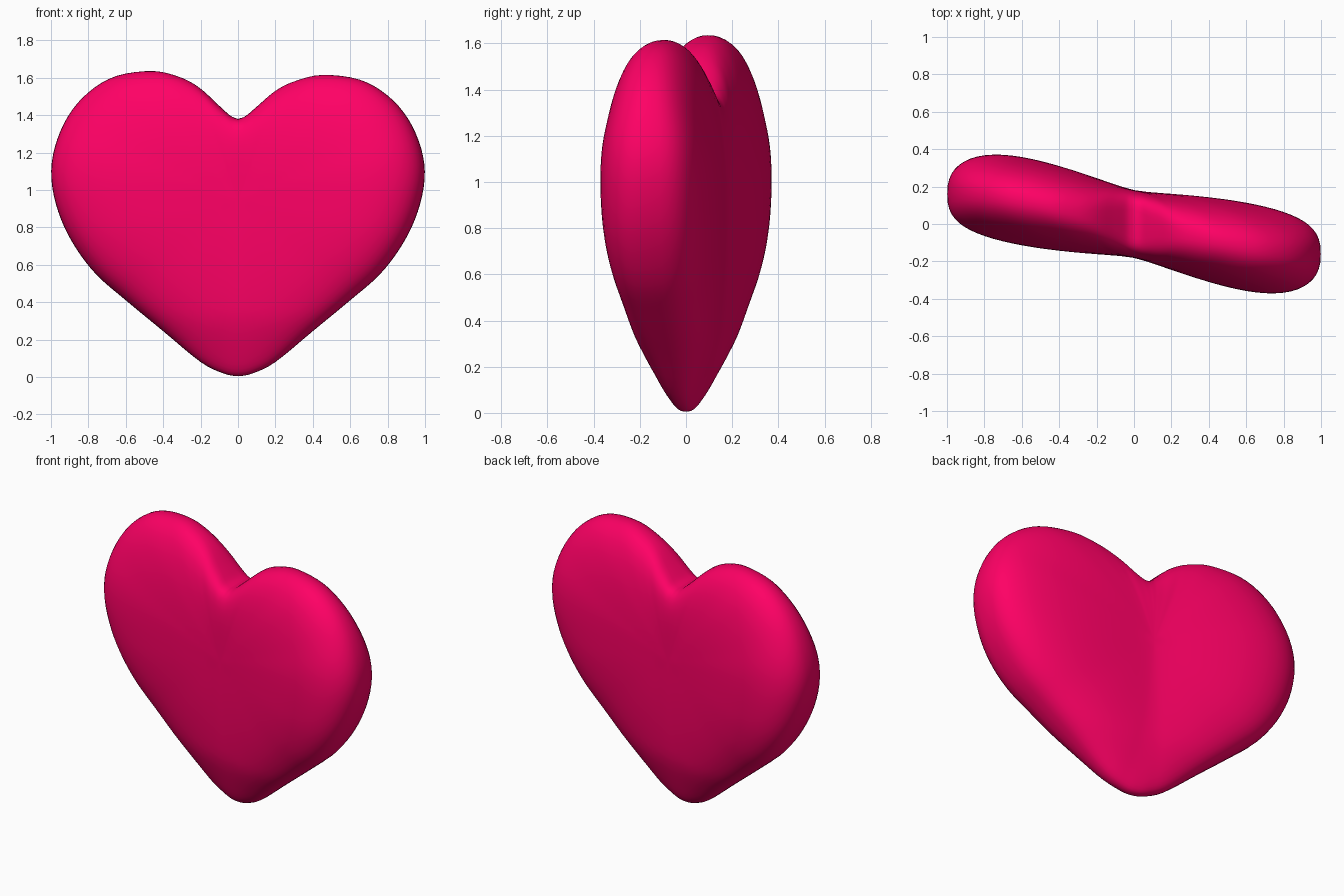
import bpy, bmesh, math
from mathutils import Vector

if "Cube" in bpy.data.objects:
    bpy.data.objects.remove(bpy.data.objects["Cube"])

# right half of the heart outline, tip to notch: x, z, rim fullness
HALF = [(0, .005, 2.5), (.08, .02, 2.5), (.2, .08, 2.6), (.4, .245, 2.8), (.6, .41, 2.8),
        (.76, .55, 2.8), (.88, .71, 2.8), (.96, .88, 2.7), (.998, 1.06, 2.6),
        (.98, 1.22, 2.5), (.91, 1.38, 2.3), (.8, 1.505, 2.2), (.65, 1.59, 2.15),
        (.45, 1.615, 2.15), (.3, 1.58, 2.3), (.2, 1.53, 2.6), (.1, 1.445, 3.5),
        (.04, 1.395, 4.5), (0, 1.38, 5)]
CENTRE_Z = .95
RINGS, STEPS = 22, 4


def smooth(t):
    t = max(0, min(1, t))
    return t * t * (3 - 2 * t)


def spline(pts, n):
    # Catmull-Rom curve; the tip is mirrored so it stays round
    p = [Vector(q) for q in pts]
    p = [Vector((-p[1].x, p[1].y, p[1].z))] + p + [p[-1] * 2 - p[-2]]
    out = []
    for i in range(1, len(p) - 2):
        a, b, c, d = p[i - 1:i + 3]
        for k in range(n):
            t = k / n
            out.append(.5 * (2 * b + (c - a) * t + (2 * a - 5 * b + 4 * c - d) * t * t
                             + (3 * b - a - 3 * c + d) * t ** 3))
    return out + [p[-2]]


def surface(x, z, s, n, side):
    # slanted middle sheet plus a thickness that thins at the fold and tip
    mid = -.21 * x + .05 * x ** 5
    half = .172 + .155 * math.hypot(x, .06)
    half *= .7 + .3 * smooth(z / .35)
    y = mid + side * half * max(0, 1 - s ** n) ** (1 / n)
    if x < 0:
        z += .02 * min(1, -x / .3) * max(0, (z - 1) / .6)
    return x, y, z


right = spline(HALF, STEPS)
outline = right + [Vector((-p.x, p.y, p.z)) for p in right[-2:0:-1]]

# concentric rings from the front centre, over the rim, to the back centre
bm = bmesh.new()
front = bm.verts.new(surface(0, CENTRE_Z, 0, 3, -1))
rings = []
for k in range(1, 2 * RINGS):
    a = math.pi * k / (2 * RINGS)
    s = 1 if k == RINGS else math.sin(a)
    side = -1 if k < RINGS else 1
    rings.append([bm.verts.new(surface(p.x * s, CENTRE_Z + (p.y - CENTRE_Z) * s, s, p.z, side))
                  for p in outline])
back = bm.verts.new(surface(0, CENTRE_Z, 0, 3, 1))
count = len(outline)
for i in range(count):
    j = (i + 1) % count
    bm.faces.new((front, rings[0][i], rings[0][j]))
    bm.faces.new((back, rings[-1][j], rings[-1][i]))
    for r, q in zip(rings, rings[1:]):
        bm.faces.new((r[i], q[i], q[j], r[j]))
bmesh.ops.recalc_face_normals(bm, faces=bm.faces)
for f in bm.faces:
    f.smooth = True
mesh = bpy.data.meshes.new("heart")
bm.to_mesh(mesh)
bm.free()
heart = bpy.data.objects.new("heart", mesh)
bpy.context.collection.objects.link(heart)

# pink-red colour
mat = bpy.data.materials.new("pink_red")
mat.diffuse_color = (1, 0, .13, 1)
mat.use_nodes = True
mat.node_tree.nodes["Principled BSDF"].inputs["Base Color"].default_value = mat.diffuse_color
mesh.materials.append(mat)
